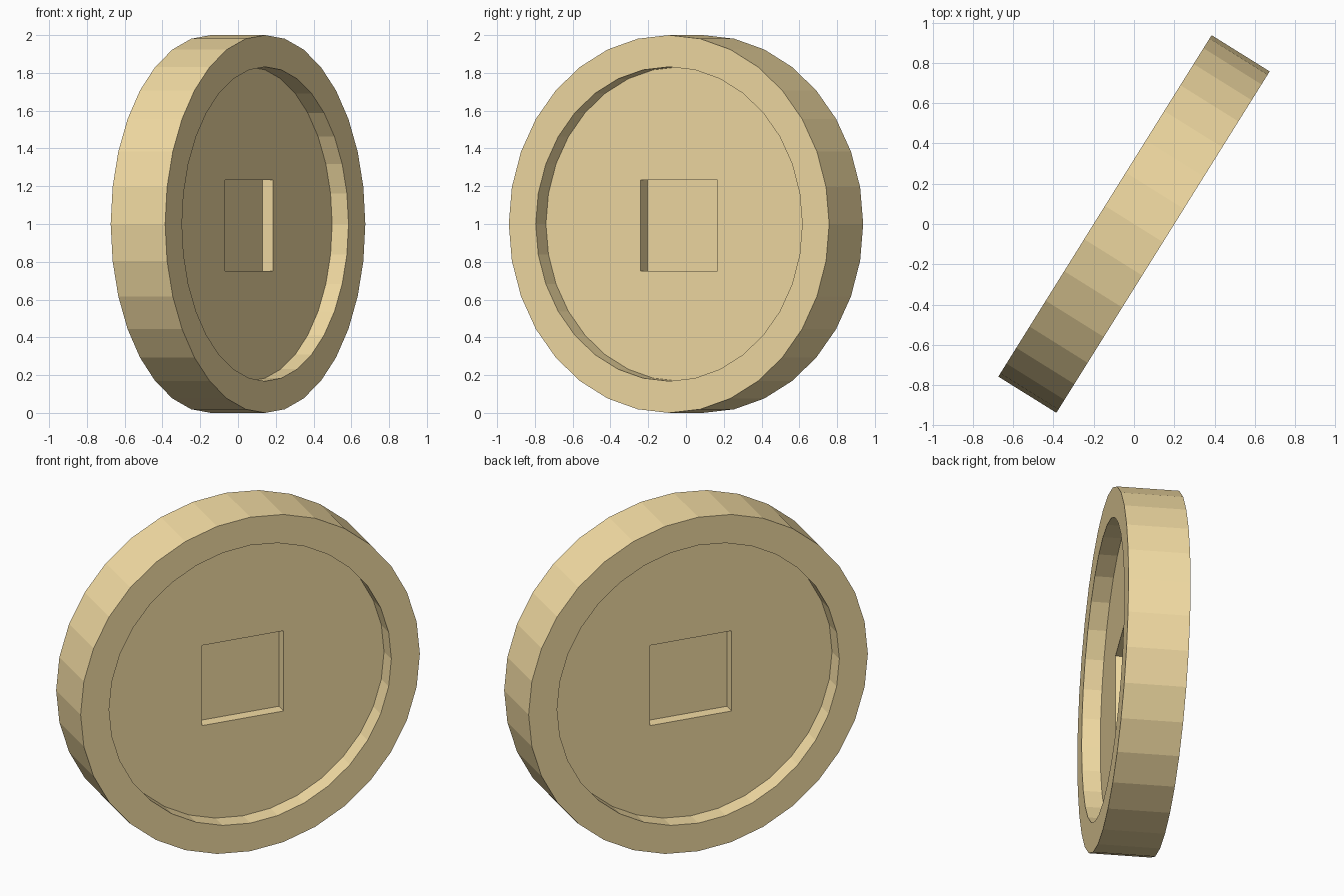
import bpy
import math
from mathutils import Matrix, Vector

if "Cube" in bpy.data.objects:
    bpy.data.objects.remove(bpy.data.objects["Cube"])

SIDES = 32
HALF = 0.17          # half thickness of the disc
FLOOR = 0.068        # height of the recessed face above the mid-plane
WEB = 0.002          # half thickness left behind the square pocket

# Disc stands on its rim, turned about the vertical
a = math.radians(32)
across = Vector((math.sin(a), math.cos(a), 0))
up = Vector((0, 0, 1))
axis = across.cross(up)
frame = Matrix.Translation((0, 0, 1)) @ Matrix((across, up, axis)).transposed().to_4x4()


def cylinder(name, radius, z0, z1):
    bpy.ops.mesh.primitive_cylinder_add(vertices=SIDES, radius=radius, depth=z1 - z0)
    ob = bpy.context.object
    ob.name = name
    ob.data.transform(Matrix.Translation((0, 0, (z0 + z1) / 2)))
    return ob


def box(name, width, z0, z1):
    bpy.ops.mesh.primitive_cube_add(size=1)
    ob = bpy.context.object
    ob.name = name
    ob.data.transform(Matrix.Translation((0, -0.008, (z0 + z1) / 2))
                      @ Matrix.Diagonal((width, width, z1 - z0, 1)))
    return ob


def cut(target, cutter):
    mod = target.modifiers.new("cut", 'BOOLEAN')
    mod.operation = 'DIFFERENCE'
    mod.solver = 'EXACT'
    mod.object = cutter
    bpy.context.view_layer.objects.active = target
    bpy.ops.object.modifier_apply(modifier=mod.name)
    bpy.data.objects.remove(cutter)


# Solid disc
coin = cylinder("coin", 1.0, -HALF, HALF)

# Round recess and square pocket on both faces
for side in (1, -1):
    def span(lo, hi):
        return sorted((side * lo, side * hi))
    cut(coin, cylinder("recess_cutter", 0.832, *span(FLOOR, 0.4)))
    cut(coin, box("pocket_cutter", 0.48, *span(WEB, 0.3)))

coin.data.transform(frame)

# Gold finish
gold = bpy.data.materials.new("gold")
gold.diffuse_color = (0.90, 0.72, 0.37, 1)
gold.use_nodes = True
gold.node_tree.nodes["Principled BSDF"].inputs["Base Color"].default_value = gold.diffuse_color
coin.data.materials.clear()
coin.data.materials.append(gold)
